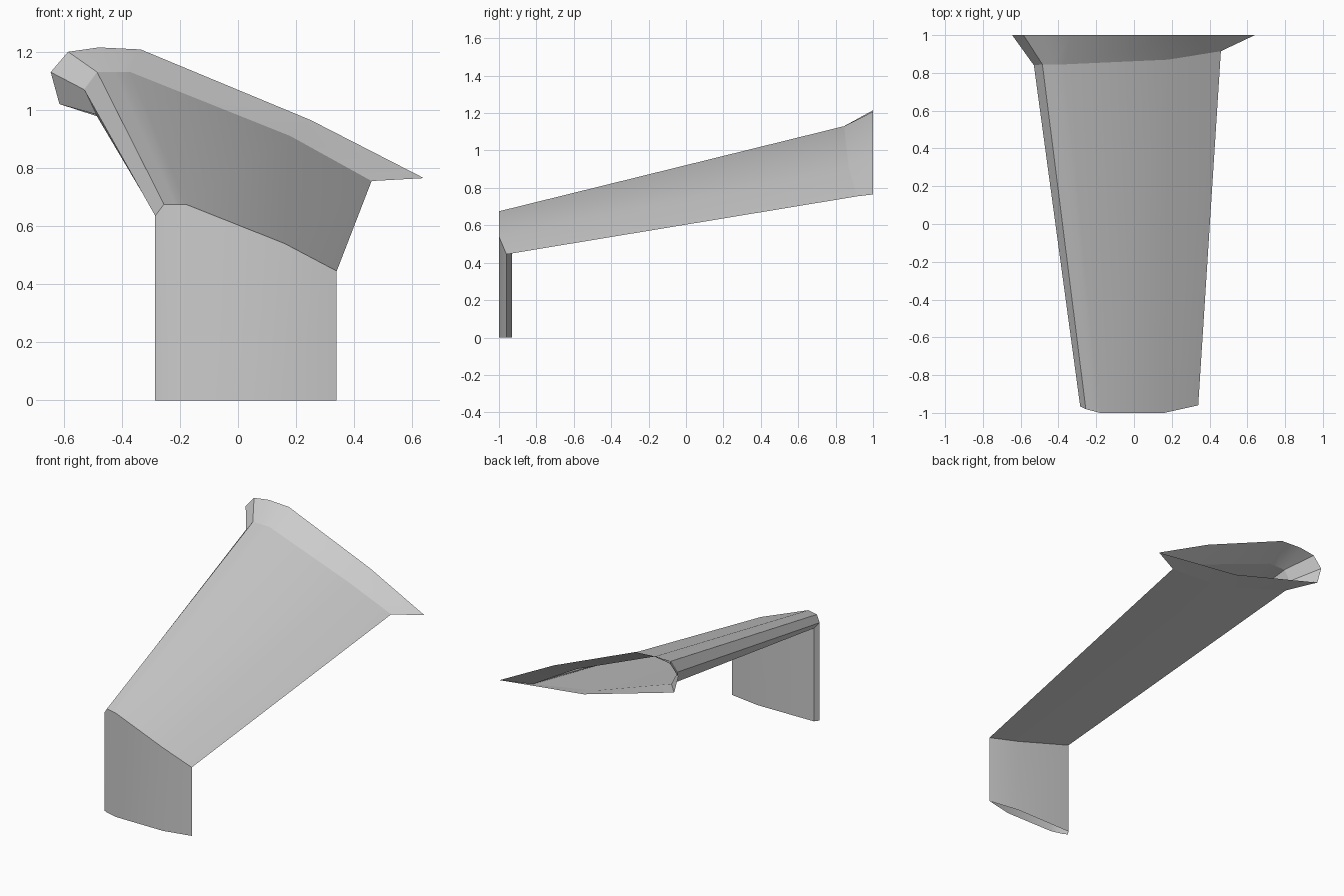
import bpy, bmesh, math

cube = bpy.data.objects.get("Cube")
if cube:
    bpy.data.objects.remove(cube, do_unlink=True)

grey = bpy.data.materials.new("light_grey")
grey.use_nodes = True
colour = (0.6, 0.6, 0.6, 1)
grey.diffuse_color = colour
grey.node_tree.nodes["Principled BSDF"].inputs["Base Color"].default_value = colour


def loft(name, sections):
    """Skin an open-ended shell through matching closed sections."""
    bm = bmesh.new()
    rings = [[bm.verts.new(p) for p in s] for s in sections]
    for a, b in zip(rings, rings[1:]):
        for i in range(len(a)):
            j = (i + 1) % len(a)
            bm.faces.new((a[i], a[j], b[j], b[i]))
    bmesh.ops.recalc_face_normals(bm, faces=bm.faces[:])
    mesh = bpy.data.meshes.new(name)
    bm.to_mesh(mesh)
    bm.free()
    mesh.materials.append(grey)
    obj = bpy.data.objects.new(name, mesh)
    bpy.context.collection.objects.link(obj)
    bpy.ops.object.select_all(action="DESELECT")
    obj.select_set(True)
    bpy.context.view_layer.objects.active = obj
    bpy.ops.object.shade_smooth_by_angle(angle=math.radians(30))
    return obj


# Sections run: nose, three upper points, trailing edge, belly, lower nose
elbow = [(-.285, -.965, .635), (-.255, -.98, .675), (-.18, -1, .675), (.16, -1, .54),
         (.34, -.96, .445), (.14, -.93, .48), (-.265, -.935, .605)]
root = [(-.53, .84, 1.07), (-.485, .845, 1.13), (-.37, .845, 1.13), (.18, .87, .91),
        (.46, .915, .755), (.05, .87, .805), (-.49, .85, .985)]
flare = [(-.645, 1, 1.13), (-.585, 1, 1.2), (-.48, 1, 1.215), (-.335, 1, 1.208),
         (.25, 1, .965), (.64, 1, .765), (.034, 1, .835), (-.615, 1, 1.02)]
# The flared rim has one extra point along the crown, so split the crown everywhere
for ring in (elbow, root):
    a, b = ring[1], ring[2]
    ring.insert(2, tuple((p + q) / 2 for p, q in zip(a, b)))

foot = [(x, y, 0) for x, y, z in elbow]

loft("vertical_fin", [foot, elbow])
loft("swept_wing", [elbow, root])
loft("flared_root", [root, flare])
